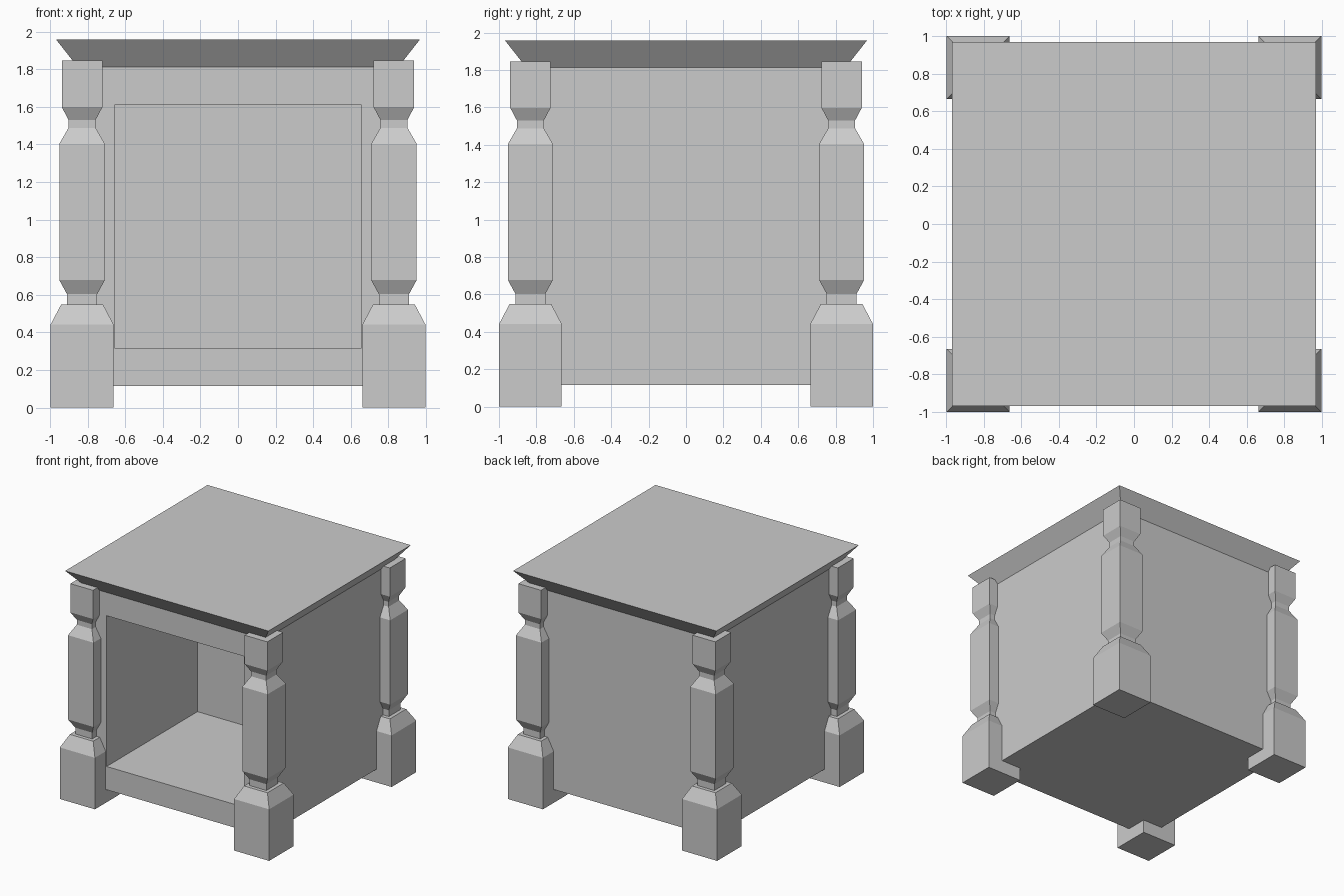
import bpy, bmesh
from mathutils import Vector

if "Cube" in bpy.data.objects:
    bpy.data.objects.remove(bpy.data.objects["Cube"])


def add_object(name, bm):
    bmesh.ops.recalc_face_normals(bm, faces=bm.faces[:])
    mesh = bpy.data.meshes.new(name)
    bm.to_mesh(mesh)
    bm.free()
    ob = bpy.data.objects.new(name, mesh)
    bpy.context.collection.objects.link(ob)
    return ob


def face_toward(bm, direction):
    d = Vector(direction)
    return max(bm.faces, key=lambda f: f.calc_center_median().dot(d))


def push(bm, face, offset, scale=1.0):
    """Extrude a face, move it and scale it about the vertical axis."""
    new = bmesh.ops.extrude_discrete_faces(bm, faces=[face])["faces"][0]
    for v in new.verts:
        v.co += Vector(offset)
        v.co.x *= scale
        v.co.y *= scale
    return new


# Cabinet: box body, flared top and a square recess in the front
HALF, BOTTOM, TOP = 0.853, 0.115, 1.812
bm = bmesh.new()
bmesh.ops.create_cube(bm, size=1)
for v in bm.verts:
    v.co = (v.co.x * 2 * HALF, v.co.y * 2 * HALF,
            BOTTOM + (v.co.z + 0.5) * (TOP - BOTTOM))
bm.normal_update()
front = face_toward(bm, (0, -1, 0))
bmesh.ops.inset_region(bm, faces=[front], thickness=0.283)
push(bm, front, (0, 1.235, 0))
push(bm, face_toward(bm, (0, 0, 1)), (0, 0, 1.957 - TOP), 0.967 / HALF)
add_object("cabinet", bm)

# Corner posts: square section swept up a turned profile (half width, height)
PROFILE = [(0.167, 0), (0.167, 0.443), (0.111, 0.549), (0.08, 0.549),
           (0.08, 0.603), (0.121, 0.678), (0.121, 1.403), (0.072, 1.488),
           (0.072, 1.53), (0.108, 1.598), (0.108, 1.845)]


def corner_post(name, cx, cy):
    bm = bmesh.new()
    rings = [[bm.verts.new((cx + sx * h, cy + sy * h, z))
              for sx, sy in ((-1, -1), (1, -1), (1, 1), (-1, 1))]
             for h, z in PROFILE]
    for a, b in zip(rings, rings[1:]):
        for i in range(4):
            j = (i + 1) % 4
            bm.faces.new((a[i], a[j], b[j], b[i]))
    bm.faces.new(rings[0])
    bm.faces.new(rings[-1])
    return add_object(name, bm)


for side, sx in (("left", -1), ("right", 1)):
    for end, sy in (("front", -1), ("back", 1)):
        corner_post(f"{end}_{side}_post", sx * 0.829, sy * 0.832)
